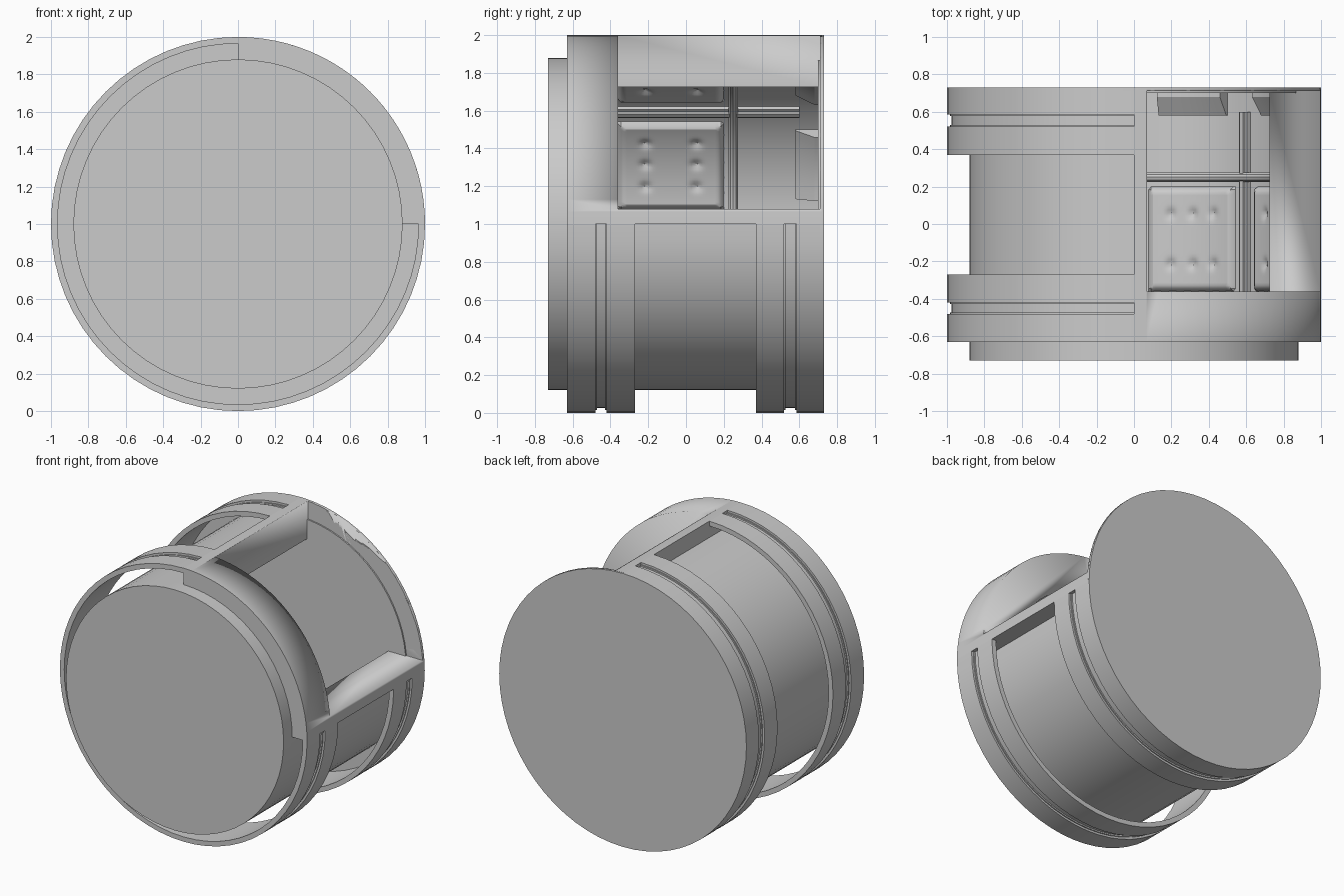
import bpy
import bmesh
from math import cos, sin, radians, exp, pi

if "Cube" in bpy.data.objects:
    bpy.data.objects.remove(bpy.data.objects["Cube"], do_unlink=True)

BACK = 0.73          # rear face
HOOP_FRONT = -0.63   # front edge of the outer hoops
WALL = 0.85          # cabin wall radius
SHELL = 0.88         # drum outer radius


def polar(r, angle, y):
    a = radians(angle)
    return (r * cos(a), y, 1 + r * sin(a))


def finish(name, bm):
    bmesh.ops.recalc_face_normals(bm, faces=bm.faces)
    mesh = bpy.data.meshes.new(name)
    bm.to_mesh(mesh)
    bm.free()
    obj = bpy.data.objects.new(name, mesh)
    bpy.context.collection.objects.link(obj)
    bpy.ops.object.select_all(action='DESELECT')
    obj.select_set(True)
    bpy.context.view_layer.objects.active = obj
    bpy.ops.object.shade_smooth_by_angle(angle=radians(30))
    return obj


def sweep(name, profile, start, end, steps):
    """Solid sector: a closed (radius, y) profile turned about the long axis."""
    bm = bmesh.new()
    rings = []
    for i in range(steps + 1):
        angle = start + (end - start) * i / steps
        rings.append([bm.verts.new(polar(r, angle, y)) for r, y in profile])
    n = len(profile)
    for a, b in zip(rings, rings[1:]):
        for j in range(n):
            k = (j + 1) % n
            bm.faces.new((a[j], a[k], b[k], b[j]))
    bm.faces.new(rings[0])
    bm.faces.new(rings[-1])
    return finish(name, bm)


def band(r0, r1, y0, y1):
    return [(r0, y0), (r1, y0), (r1, y1), (r0, y1)]


def disc(name, radius, y0, y1):
    bm = bmesh.new()
    rims = [[bm.verts.new(polar(radius, 360 * i / 64, y)) for i in range(64)]
            for y in (y0, y1)]
    for i in range(64):
        k = (i + 1) % 64
        bm.faces.new((rims[0][i], rims[0][k], rims[1][k], rims[1][i]))
    for rim in rims:
        bm.faces.new(rim)
    return finish(name, bm)


# End discs
disc("front_cap", SHELL, -0.73, HOOP_FRONT)
disc("back_plate", 1.0, 0.71, BACK)
disc("cabin_back_wall", 0.87, 0.70, 0.712)

# Drum wall around the closed three quarters
sweep("drum_wall", band(WALL, SHELL, -0.64, 0.715), 90, 360, 48)


# Thin outer hoops, each with a stepped groove
def hoop(name, y0, y1, g0, g1):
    lip = 0.008
    profile = [(0.965, y0), (1, y0), (1, g0), (0.985, g0), (0.985, g0 + lip),
               (0.975, g0 + lip), (0.975, g1 - lip), (0.985, g1 - lip),
               (0.985, g1), (1, g1), (1, y1), (0.965, y1)]
    sweep(name, profile, 90, 360, 48)


hoop("front_hoop", HOOP_FRONT, -0.27, -0.48, -0.42)
hoop("rear_hoop", 0.37, BACK, 0.52, 0.585)

# Hatch frame in the open quarter, with the doorway cut out
frame = sweep("hatch_frame", band(0.73, 1, HOOP_FRONT, 0.72), 0, 90, 24)
bm = bmesh.new()
bmesh.ops.create_cube(bm, size=1)
low, high = (0.07, -0.36, 1.08), (1.3, 0.71, 2.3)
for v in bm.verts:
    v.co = [low[i] if v.co[i] < 0 else high[i] for i in range(3)]
cutter = finish("doorway_cutter", bm)
cutter.hide_render = True
cut = frame.modifiers.new("doorway", 'BOOLEAN')
cut.operation = 'DIFFERENCE'
cut.solver = 'EXACT'
cut.object = cutter
bpy.context.view_layer.objects.active = frame
bpy.ops.object.modifier_apply(modifier=cut.name)
bpy.data.objects.remove(cutter, do_unlink=True)


# Buttoned wall cushion: a grid wrapped on the cabin wall
def cushion(name, centre):
    bm = bmesh.new()
    bmesh.ops.create_grid(bm, x_segments=36, y_segments=36, size=1)
    for v in bm.verts:
        u, w = v.co.x, v.co.y
        edge = min(1, (1 - max(abs(u), abs(w))) / 0.1)
        puff = 0.035 * edge ** 0.5
        for bu in (-0.5, 0, 0.5):
            for bw in (-0.48, 0.48):
                puff -= 0.018 * exp(-((u - bu) ** 2 + (w - bw) ** 2) / 0.008)
        v.co = polar(WALL - puff, centre + 17.2 * u, -0.08 + 0.28 * w)
    return finish(name, bm)


for i in range(6):
    mid = 112.5 + 45 * i
    cushion(f"cushion_{i + 1}", mid)
    # Sloped console at the rear of each bay
    sweep(f"console_{i + 1}", [(WALL + 0.01, 0.58), (0.84, 0.58),
                               (0.78, 0.68), (0.78, 0.705),
                               (WALL + 0.01, 0.705)], mid - 13.5, mid + 13.5, 8)

# Ribs between the bays and the hoop rail that crosses them
for i in range(5):
    mid = 135 + 45 * i
    sweep(f"wall_rib_{i + 1}", band(0.825, WALL + 0.01, -0.62, 0.6),
          mid - 2.2, mid + 2.2, 2)
    sweep(f"rib_bead_{i + 1}", band(0.81, 0.83, -0.62, 0.6),
          mid - 0.9, mid + 0.9, 2)
rail = [(0.825 + 0.026 * cos(2 * pi * i / 10), 0.25 + 0.026 * sin(2 * pi * i / 10))
        for i in range(10)]
sweep("wall_rail", rail, 90, 360, 48)
